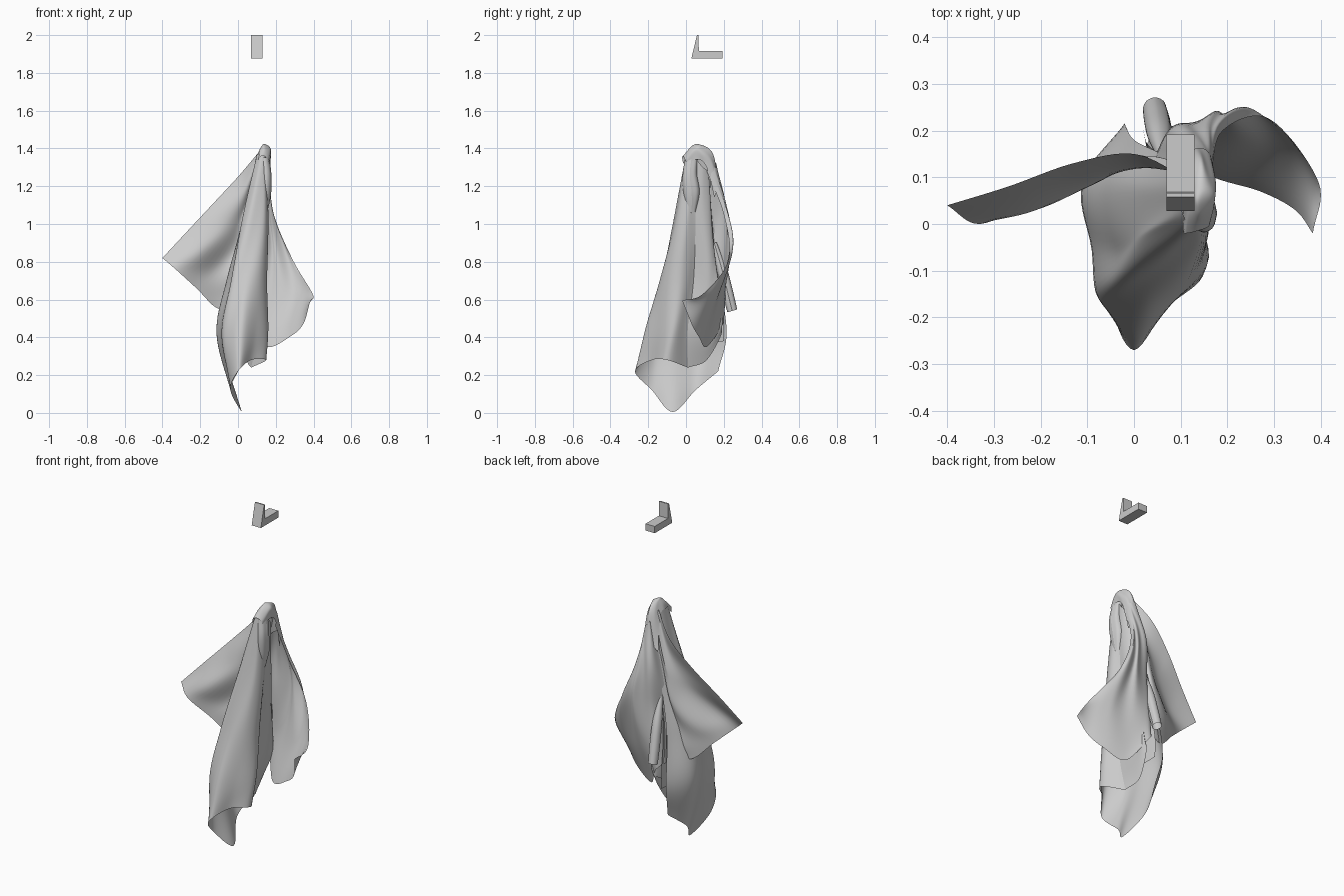
import bpy, bmesh, math
from mathutils import Vector


def spline(pts, n):
    """Catmull-Rom resample of control points, n steps per span."""
    p = [Vector(q) for q in pts]
    p = [2 * p[0] - p[1]] + p + [2 * p[-1] - p[-2]]
    out = []
    for i in range(1, len(p) - 2):
        a, b, c, d = p[i - 1:i + 3]
        for k in range(n):
            t = k / n
            out.append(0.5 * (2 * b + (c - a) * t + (2 * a - 5 * b + 4 * c - d) * t * t
                              + (3 * b - a - 3 * c + d) * t ** 3))
    return out + [p[-2]]


def make_object(name, verts, faces):
    me = bpy.data.meshes.new(name)
    me.from_pydata(verts, [], faces)
    me.update()
    ob = bpy.data.objects.new(name, me)
    bpy.context.collection.objects.link(ob)
    return ob


def cloth(name, columns, ripple=0.004):
    """Smooth sheet lofted through columns that run from the knot to the hem."""
    cols = [spline(c, 9) for c in columns]
    rows = [spline(r, 7) for r in zip(*cols)]
    nr, nc = len(rows), len(rows[0])
    verts, faces = [], []
    for i, row in enumerate(rows):
        for j, v in enumerate(row):
            w = ripple * math.sin(math.pi * i / (nr - 1)) * math.sin(math.pi * j / (nc - 1))
            s = math.sin(j * 0.6 + i * 0.25)
            verts.append(v + Vector((0.5 * w * s, w * s, 0)))
    for i in range(nr - 1):
        for j in range(nc - 1):
            a = i * nc + j
            faces.append((a, a + 1, a + nc + 1, a + nc))
    ob = make_object(name, verts, faces)
    ob.data.shade_smooth()
    return ob


def fold_tube(name, path, radii, squash=0.6):
    """Narrow rolled fold, open at both ends."""
    cols = []
    for k in range(9):
        a = 2 * math.pi * k / 8
        cols.append([(x + r * math.cos(a), y + r * squash * math.sin(a), z + 0.3 * r * math.sin(a))
                     for (x, y, z), r in zip(path, radii)])
    return cloth(name, cols, 0)


# Front drape: around the left, the front roll, then tucked in on the right
cloth("front_drape", [
    [(.10, .13, 1.30), (.06, .15, 1.0), (.00, .18, .70), (-.02, .215, .42), (.00, .17, .22)],
    [(.10, .09, 1.36), (.02, .08, 1.0), (-.06, .08, .70), (-.11, .09, .42), (-.04, .05, .12)],
    [(.10, .05, 1.37), (.02, .00, 1.0), (-.04, -.05, .70), (-.09, -.06, .40), (.02, -.07, .005)],
    [(.105, .02, 1.37), (.02, -.04, 1.0), (-.03, -.11, .70), (-.07, -.17, .40), (-.04, -.18, .12)],
    [(.12, .00, 1.36), (.07, -.07, 1.0), (.03, -.14, .70), (.02, -.21, .45), (.00, -.27, .22)],
    [(.14, .00, 1.36), (.14, -.05, 1.0), (.12, -.11, .70), (.10, -.15, .45), (.07, -.18, .28)],
    [(.155, .03, 1.36), (.16, .00, 1.0), (.155, -.03, .70), (.16, -.07, .45), (.15, -.10, .28)],
    [(.155, .05, 1.35), (.14, .05, 1.0), (.11, .04, .70), (.11, .01, .45), (.07, .01, .24)],
], 0.005)

# Left corner of the cloth
cloth("left_wing", [
    [(.11, .10, 1.38), (.00, .15, 1.25), (-.13, .13, 1.11), (-.27, .08, .96), (-.40, .04, .82)],
    [(.11, .11, 1.36), (.02, .12, 1.13), (-.10, .08, .97), (-.22, .03, .84), (-.33, .00, .76)],
    [(.115, .12, 1.35), (.03, .15, 1.05), (-.04, .13, .88), (-.13, .10, .74), (-.22, .05, .66)],
    [(.12, .13, 1.34), (.04, .13, 1.0), (.00, .13, .80), (-.04, .12, .65), (-.10, .10, .55)],
    [(.13, .14, 1.34), (.05, .14, 1.0), (.04, .13, .80), (.03, .12, .68), (.01, .12, .60)],
], 0.009)

# Right corner and back of the cloth
cloth("right_wing", [
    [(.13, .14, 1.34), (.05, .14, 1.0), (.04, .13, .80), (.03, .14, .65), (.02, .16, .52)],
    [(.13, .16, 1.32), (.08, .20, 1.08), (.08, .20, .85), (.07, .21, .65), (.06, .20, .48)],
    [(.15, .16, 1.30), (.13, .21, 1.10), (.16, .23, .87), (.16, .19, .60), (.15, .11, .35)],
    [(.16, .15, 1.30), (.16, .21, 1.10), (.20, .24, .89), (.26, .17, .62), (.27, .07, .40)],
    [(.165, .13, 1.30), (.18, .215, 1.08), (.25, .245, .87), (.33, .17, .66), (.345, .03, .47)],
    [(.165, .11, 1.28), (.19, .20, 1.05), (.29, .225, .81), (.395, .09, .63), (.383, -.02, .595)],
], 0.006)

# Folds tucked behind the front roll
cloth("inner_folds", [
    [(.155, .05, 1.35), (.14, .05, 1.0), (.11, .04, .70), (.11, .01, .45), (.07, .01, .24)],
    [(.15, .09, 1.30), (.14, .10, 1.0), (.12, .12, .70), (.10, .12, .45), (.05, .11, .28)],
    [(.13, .12, 1.28), (.11, .14, 1.0), (.10, .17, .70), (.09, .19, .50), (.07, .19, .43)],
    [(.12, .10, 1.28), (.09, .08, 1.0), (.06, .08, .70), (.05, .08, .50), (.05, .08, .36)],
    [(.11, .12, 1.28), (.07, .14, 1.0), (.03, .17, .70), (.02, .20, .50), (.02, .20, .38)],
])

# Hood where the cloth hangs from its pinch point
cloth("hood", [
    [(.105, -.015, 1.32), (.105, .03, 1.36), (.10, .07, 1.36), (.09, .12, 1.30), (.07, .16, 1.16)],
    [(.11, -.02, 1.35), (.12, .03, 1.40), (.125, .07, 1.41), (.12, .135, 1.36), (.11, .17, 1.20)],
    [(.135, -.015, 1.36), (.14, .03, 1.41), (.145, .075, 1.42), (.145, .14, 1.37), (.14, .175, 1.21)],
    [(.16, -.005, 1.34), (.17, .04, 1.39), (.175, .08, 1.39), (.165, .13, 1.34), (.16, .17, 1.19)],
    [(.16, .01, 1.31), (.17, .05, 1.34), (.17, .09, 1.33), (.17, .12, 1.27), (.165, .15, 1.14)],
], 0.004)

# Rolled folds at the back and under the hood
fold_tube("back_fold", [(.06, .15, .90), (.055, .19, .76), (.05, .22, .64), (.045, .245, .54)],
          [.012, .026, .028, .026], 1.0)
fold_tube("neck_fold", [(.14, .03, 1.36), (.15, .02, 1.26), (.145, .03, 1.16), (.14, .03, 1.06)],
          [.025, .027, .03, .015], 1.4)

# Hook bracket floating above: bent profile extruded across x
profile = [(.028, 1.875), (.192, 1.875), (.192, 1.915), (.068, 1.915), (.066, 2.0), (.058, 2.0)]
n = len(profile)
verts = [(x, y, z) for x in (.07, .13) for y, z in profile]
faces = [tuple(range(n))[::-1], tuple(range(n, 2 * n))]
faces += [(i, (i + 1) % n, n + (i + 1) % n, n + i) for i in range(n)]
bracket = make_object("hook_bracket", verts, faces)
bm = bmesh.new()
bm.from_mesh(bracket.data)
bmesh.ops.recalc_face_normals(bm, faces=bm.faces)
bm.to_mesh(bracket.data)
bm.free()
